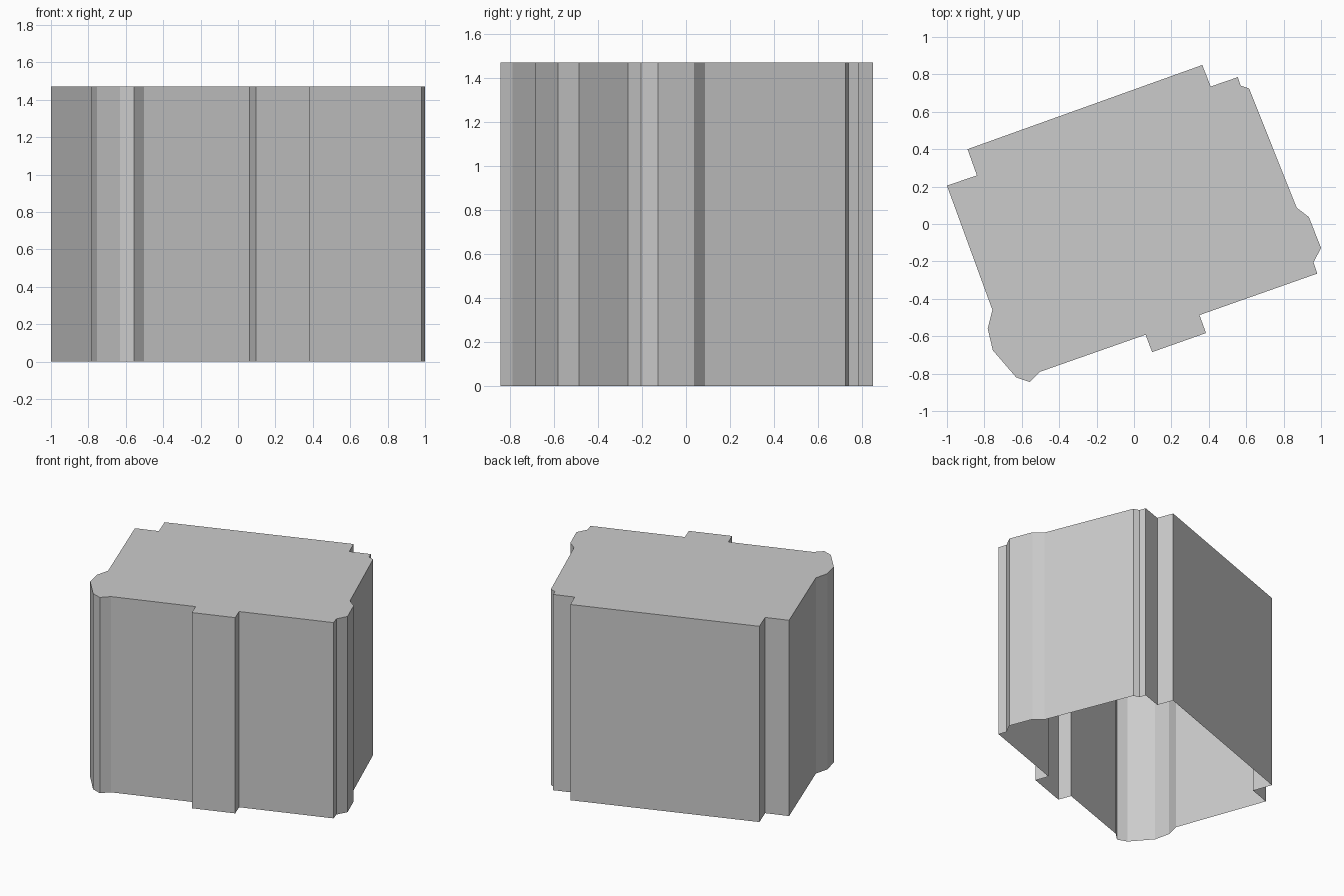
import bpy, bmesh

if "Cube" in bpy.data.objects:
    bpy.data.objects.remove(bpy.data.objects["Cube"])

HEIGHT = 1.47

# Building footprint, clockwise seen from above
footprint = [
    (0.365, 0.85), (0.41, 0.735), (0.555, 0.785), (0.57, 0.74), (0.615, 0.725),
    # right wall with shallow bay
    (0.87, 0.087), (0.935, 0.037), (1.0, -0.128), (0.96, -0.205), (0.98, -0.265),
    # front wall with square projection
    (0.35, -0.487), (0.385, -0.583), (0.097, -0.685), (0.062, -0.592),
    # rounded corner turret
    (-0.502, -0.79), (-0.557, -0.845), (-0.63, -0.82), (-0.755, -0.675),
    (-0.782, -0.56), (-0.757, -0.46),
    # left wall and back notch
    (-1.0, 0.205), (-0.84, 0.26), (-0.89, 0.4),
]
footprint.reverse()

bm = bmesh.new()
# Walls, open at the bottom
low = [bm.verts.new((x, y, 0)) for x, y in footprint]
top = [bm.verts.new((x, y, HEIGHT)) for x, y in footprint]
n = len(footprint)
for i in range(n):
    j = (i + 1) % n
    bm.faces.new((low[i], low[j], top[j], top[i]))
# Flat roof
bm.faces.new(top)

mesh = bpy.data.meshes.new("building_block")
bm.to_mesh(mesh)
bm.free()
block = bpy.data.objects.new("building_block", mesh)
bpy.context.collection.objects.link(block)
